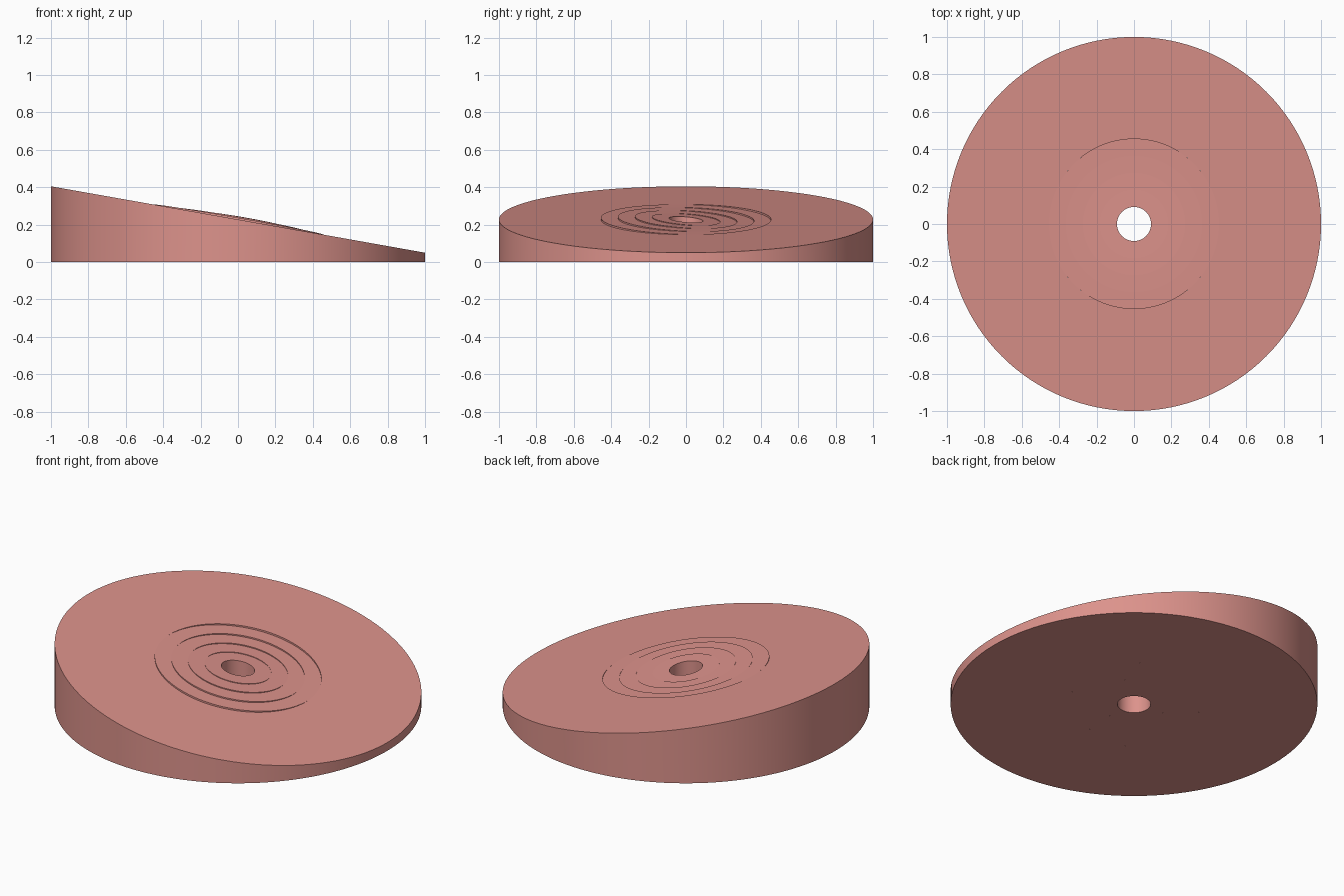
import bpy, bmesh, math

if "Cube" in bpy.data.objects:
    bpy.data.objects.remove(bpy.data.objects["Cube"])

SEGMENTS = 128
RINGS = 10
STEP = 1 / (RINGS + 1)       # ring width, also the hole radius
MID, SLOPE = 0.2275, 0.1775  # height on the axis and slope of the cut

clay = bpy.data.materials.new("salmon clay")
clay.diffuse_color = (0.72, 0.29, 0.26, 1)
clay.use_nodes = True
clay.node_tree.nodes["Principled BSDF"].inputs["Base Color"].default_value = clay.diffuse_color


def wedge_ring(name, r_in, r_out, twist):
    """Flat-bottomed tube with a slanted top, turned by twist about z."""
    bm = bmesh.new()
    loops = []
    for r, top in ((r_in, 0), (r_out, 0), (r_out, 1), (r_in, 1)):
        loop = []
        for i in range(SEGMENTS):
            a = 2 * math.pi * i / SEGMENTS
            x, y = r * math.cos(a), r * math.sin(a)
            loop.append(bm.verts.new((x, y, top * (MID - SLOPE * x))))
        loops.append(loop)
    for k in range(4):
        a, b = loops[k], loops[(k + 1) % 4]
        for i in range(SEGMENTS):
            j = (i + 1) % SEGMENTS
            bm.faces.new((a[i], a[j], b[j], b[i]))
    bmesh.ops.recalc_face_normals(bm, faces=bm.faces)
    mesh = bpy.data.meshes.new(name)
    bm.to_mesh(mesh)
    bm.free()
    mesh.materials.append(clay)
    ob = bpy.data.objects.new(name, mesh)
    ob.rotation_euler.z = twist
    bpy.context.collection.objects.link(ob)
    ob.select_set(True)
    bpy.context.view_layer.objects.active = ob


# Nested rings: the inner four are turned progressively, the outer ones line up
for n in range(1, RINGS + 1):
    twist = math.radians(7 * max(0, 5 - n))
    wedge_ring(f"wedge_ring_{n}", n * STEP, (n + 1) * STEP, twist)

bpy.ops.object.shade_smooth_by_angle(angle=math.radians(30))
